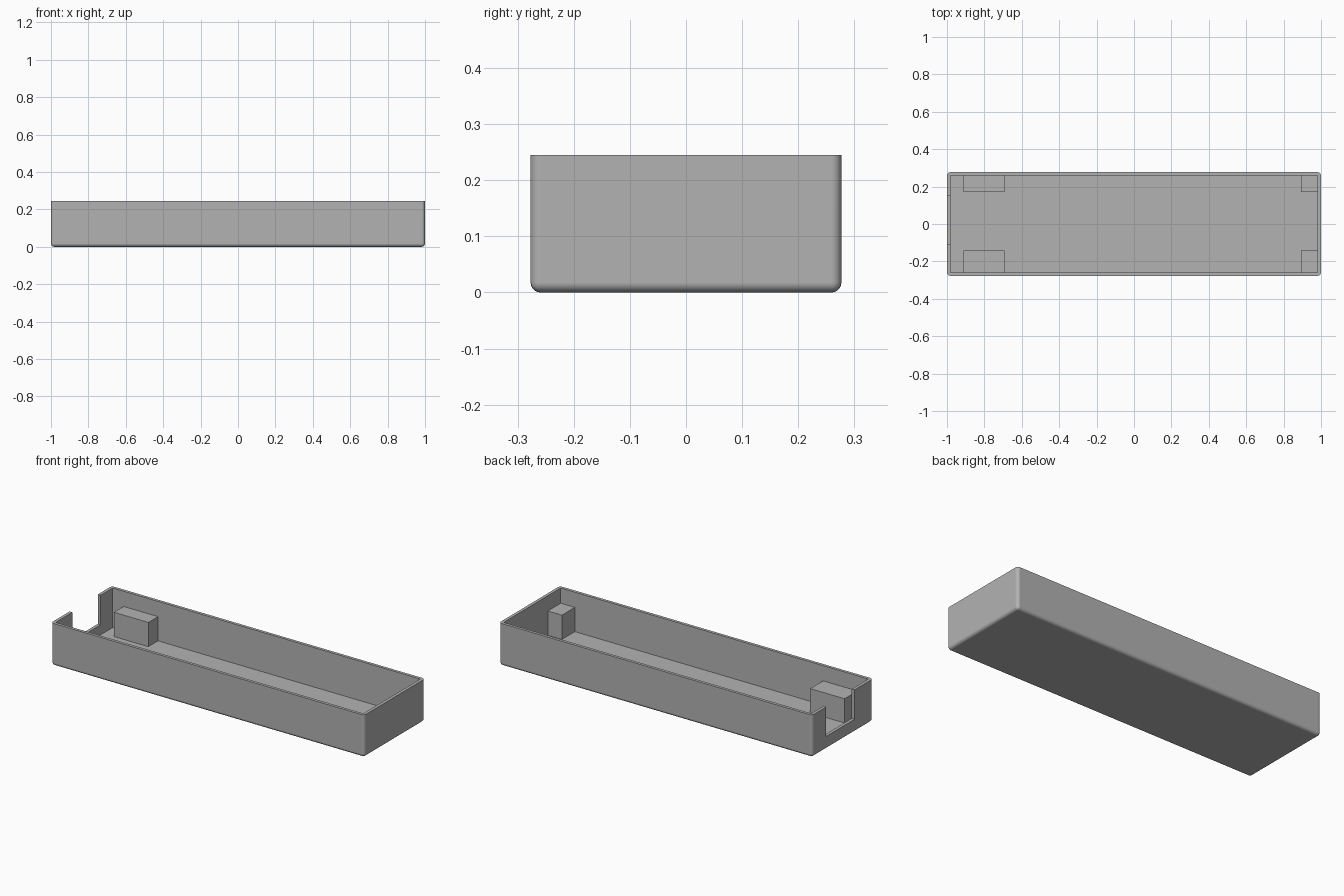
import bpy, bmesh, math

if "Cube" in bpy.data.objects:
    bpy.data.objects.remove(bpy.data.objects["Cube"])

grey = bpy.data.materials.new("plain grey")
grey.diffuse_color = (0.45, 0.45, 0.45, 1)
grey.use_nodes = True
grey.node_tree.nodes["Principled BSDF"].inputs["Base Color"].default_value = grey.diffuse_color


def box(name, lo, hi, round_radius=0):
    """Box between two corners; optionally round every edge except the top rim."""
    bm = bmesh.new()
    bmesh.ops.create_cube(bm, size=1)
    for v in bm.verts:
        v.co = [lo[i] if v.co[i] < 0 else hi[i] for i in range(3)]
    if round_radius:
        edges = [e for e in bm.edges if min(v.co.z for v in e.verts) < hi[2] - 1e-5]
        bmesh.ops.bevel(bm, geom=edges, offset=round_radius, segments=6,
                        profile=0.5, affect='EDGES')
    bmesh.ops.recalc_face_normals(bm, faces=bm.faces)
    mesh = bpy.data.meshes.new(name)
    bm.to_mesh(mesh)
    bm.free()
    mesh.materials.append(grey)
    obj = bpy.data.objects.new(name, mesh)
    bpy.context.collection.objects.link(obj)
    return obj


def activate(obj):
    bpy.ops.object.select_all(action='DESELECT')
    obj.select_set(True)
    bpy.context.view_layer.objects.active = obj


def cut(obj, cutter):
    """Subtract the cutter and delete it."""
    cutter.hide_render = True
    activate(obj)
    mod = obj.modifiers.new("cut", 'BOOLEAN')
    mod.operation, mod.solver, mod.object = 'DIFFERENCE', 'EXACT', cutter
    bpy.ops.object.modifier_apply(modifier=mod.name)
    bpy.data.objects.remove(cutter)


FLOOR, HEIGHT, IN_X, IN_Y = 0.017, 0.245, 0.982, 0.26

# Open tray with rounded lower and vertical edges
tray = box("tray", (-1, -0.277, 0), (1, 0.277, HEIGHT), 0.018)
cut(tray, box("cavity_cutter", (-IN_X, -IN_Y, FLOOR), (IN_X, IN_Y, 0.4)))

# Opening in the left end wall
cut(tray, box("notch_cutter", (-1.1, -0.108, 0.075), (-0.95, 0.15, 0.4)))

activate(tray)
bpy.ops.object.shade_smooth_by_angle(angle=math.radians(30))
normals = tray.modifiers.new("flat walls", 'WEIGHTED_NORMAL')
normals.keep_sharp = True

# Support blocks in the four corners, sunk slightly into floor and walls
for end, x0, x1 in (("left", -0.912, -0.693), ("right", 0.892, IN_X + 0.004)):
    for side, y0, y1 in (("front", -IN_Y - 0.004, -0.143), ("back", 0.172, IN_Y + 0.004)):
        box(f"{side}_{end}_block", (x0, y0, FLOOR - 0.004), (x1, y1, 0.157))
